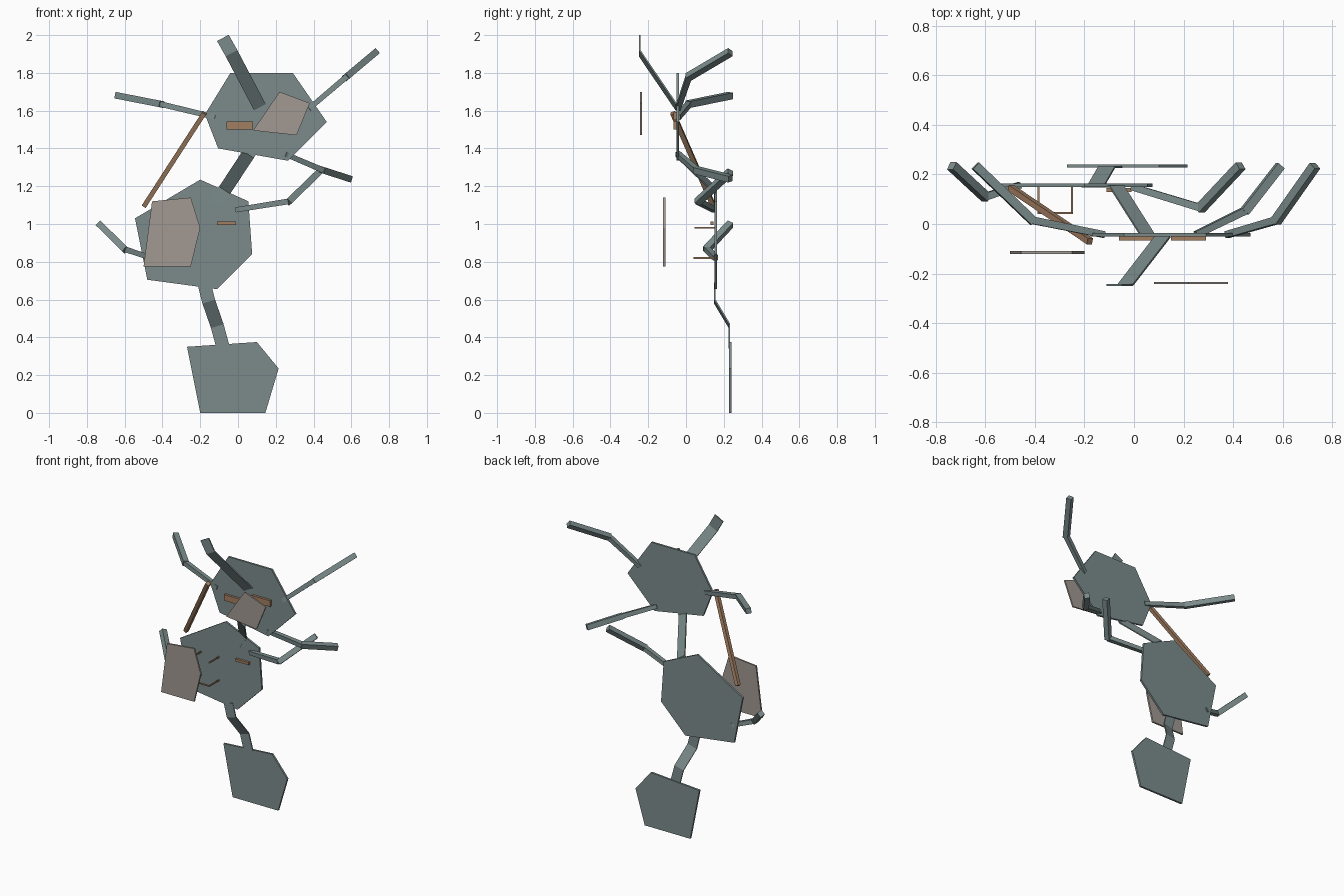
import bpy
from mathutils import Vector

if "Cube" in bpy.data.objects:
    bpy.data.objects.remove(bpy.data.objects["Cube"])


def material(name, rgb):
    m = bpy.data.materials.new(name)
    m.diffuse_color = (*rgb, 1)
    m.use_nodes = True
    m.node_tree.nodes["Principled BSDF"].inputs["Base Color"].default_value = m.diffuse_color
    return m


SLATE = material("slate", (0.20, 0.26, 0.26))
STONE = material("stone", (0.36, 0.32, 0.29))
WOOD = material("wood", (0.36, 0.21, 0.12))


def make(name, verts, faces, mat):
    me = bpy.data.meshes.new(name)
    me.from_pydata([tuple(v) for v in verts], [], faces)
    me.materials.append(mat)
    ob = bpy.data.objects.new(name, me)
    bpy.context.collection.objects.link(ob)
    return ob


def plate(name, outline, y, mat, thick=0.014):
    """Flat slab from a front outline (x, z), centred on depth y."""
    n = len(outline)
    verts = [(x, y + s * thick / 2, z) for s in (-1, 1) for x, z in outline]
    faces = [list(range(n))[::-1], list(range(n, 2 * n))]
    faces += [[i, (i + 1) % n, n + (i + 1) % n, n + i] for i in range(n)]
    return make(name, verts, faces, mat)


def beam(name, path, sizes, mat):
    """Square bar along a path, one cross-section size per point."""
    pts = [Vector(p) for p in path]
    verts, n = [], len(pts)
    plane = (pts[1] - pts[0]).cross(pts[-1] - pts[-2])
    if plane.length < 1e-5:
        plane = (pts[1] - pts[0]).cross(Vector((0, 1, 0)))
        if plane.length < 1e-5:
            plane = Vector((0, 0, 1))
    plane.normalize()
    for i, p in enumerate(pts):
        d = Vector()
        if i:
            d += (p - pts[i - 1]).normalized()
        if i < n - 1:
            d += (pts[i + 1] - p).normalized()
        side = d.cross(plane).normalized()
        h = sizes[i] / 2
        verts += [p + side * a * h + plane * b * h
                  for a, b in ((-1, -1), (1, -1), (1, 1), (-1, 1))]
    faces = [[3, 2, 1, 0], [4 * n - 4 + k for k in range(4)]]
    for i in range(n - 1):
        for k in range(4):
            a, b = 4 * i + k, 4 * i + (k + 1) % 4
            faces.append([a, b, b + 4, a + 4])
    return make(name, verts, faces, mat)


def ribbon(name, path, width=0.07):
    """Flat strap, stepping in depth while running straight in front view."""
    a, b = Vector(path[0]), Vector(path[-1])
    side = Vector((b.z - a.z, 0, a.x - b.x)).normalized() * width / 2
    verts = [Vector(p) + s * side for p in path for s in (-1, 1)]
    faces = [[2 * i, 2 * i + 1, 2 * i + 3, 2 * i + 2] for i in range(len(path) - 1)]
    ob = make(name, verts, faces, SLATE)
    mod = ob.modifiers.new("thickness", "SOLIDIFY")
    mod.thickness, mod.offset = 0.008, 0


# Three large body plates
plate("upper_plate", [(-.04, 1.80), (.29, 1.80), (.47, 1.54), (.265, 1.335),
                      (-.105, 1.40), (-.175, 1.58)], -.043, SLATE)
plate("middle_plate", [(-.20, 1.235), (.055, 1.12), (.075, .84), (-.11, .655),
                       (-.48, .705), (-.545, 1.03)], .157, SLATE)
plate("base_plate", [(-.27, .35), (.10, .375), (.215, .235), (.145, 0),
                     (-.20, 0)], .234, SLATE)

# Floating front panels
plate("upper_front_panel", [(.22, 1.70), (.38, 1.64), (.31, 1.47), (.08, 1.495)],
      -.238, STONE, .01)
plate("lower_front_panel", [(-.455, 1.12), (-.25, 1.14), (-.20, .98), (-.25, .775),
                            (-.50, .775)], -.115, STONE, .012)

# Connecting straps
ribbon("top_strap", [(-.08, -.246, 1.985), (-.035, -.246, 1.905), (.115, -.052, 1.62)])
ribbon("neck_strap", [(.075, -.045, 1.40), (.055, -.045, 1.37), (-.07, .152, 1.18),
                      (-.125, .152, 1.10)])
ribbon("lower_strap", [(-.178, .152, .68), (-.155, .152, .59), (-.11, .23, .46),
                       (-.08, .23, .35)])

# Bent arms
ARMS = {
    "upper_left_arm": [(-.12, -.043, 1.565), (-.41, .015, 1.635), (-.64, .235, 1.68)],
    "upper_right_arm": [(.375, -.043, 1.61), (.575, .015, 1.78), (.73, .235, 1.91)],
    "upper_lower_arm": [(.25, -.043, 1.37), (.45, .055, 1.285), (.59, .235, 1.24)],
    "middle_right_arm": [(-.01, .15, 1.075), (.27, .065, 1.12), (.43, .235, 1.275)],
    "middle_left_arm": [(-.46, .157, .82), (-.60, .11, .867), (-.735, .235, 1.0)],
}
for name, path in ARMS.items():
    elbow = Vector(path[1])
    beam(name + "_inner", path[:2], (.027, .03), SLATE)
    start = elbow - (Vector(path[2]) - elbow).normalized() * .008
    beam(name + "_outer", [start, path[2]], (.035, .035), SLATE)

# Long wooden rod and small wooden strips
beam("long_rod", [(-.178, -.07, 1.588), (-.497, .145, 1.095)], (.025, .025), WOOD)
for name, x0, x1, z0, z1, y in (("upper_strip_left", -.06, .08, 1.50, 1.542, -.058),
                                ("upper_strip_right", .15, .29, 1.55, 1.592, -.058),
                                ("middle_strip", -.11, -.01, .995, 1.012, .137)):
    plate(name, [(x0, z0), (x1, z0), (x1, z1), (x0, z1)], y, WOOD, .016)

# Thin pegs and cross bar behind the lower panel
for i, z in enumerate((.98, .82)):
    for j, x in enumerate((-.385, -.25)):
        beam(f"peg_{i}_{j}", [(x, .152, z), (x, .045, z)], (.008, .008), WOOD)
beam("peg_bar", [(-.389, .045, .82), (-.246, .045, .82)], (.008, .008), WOOD)
